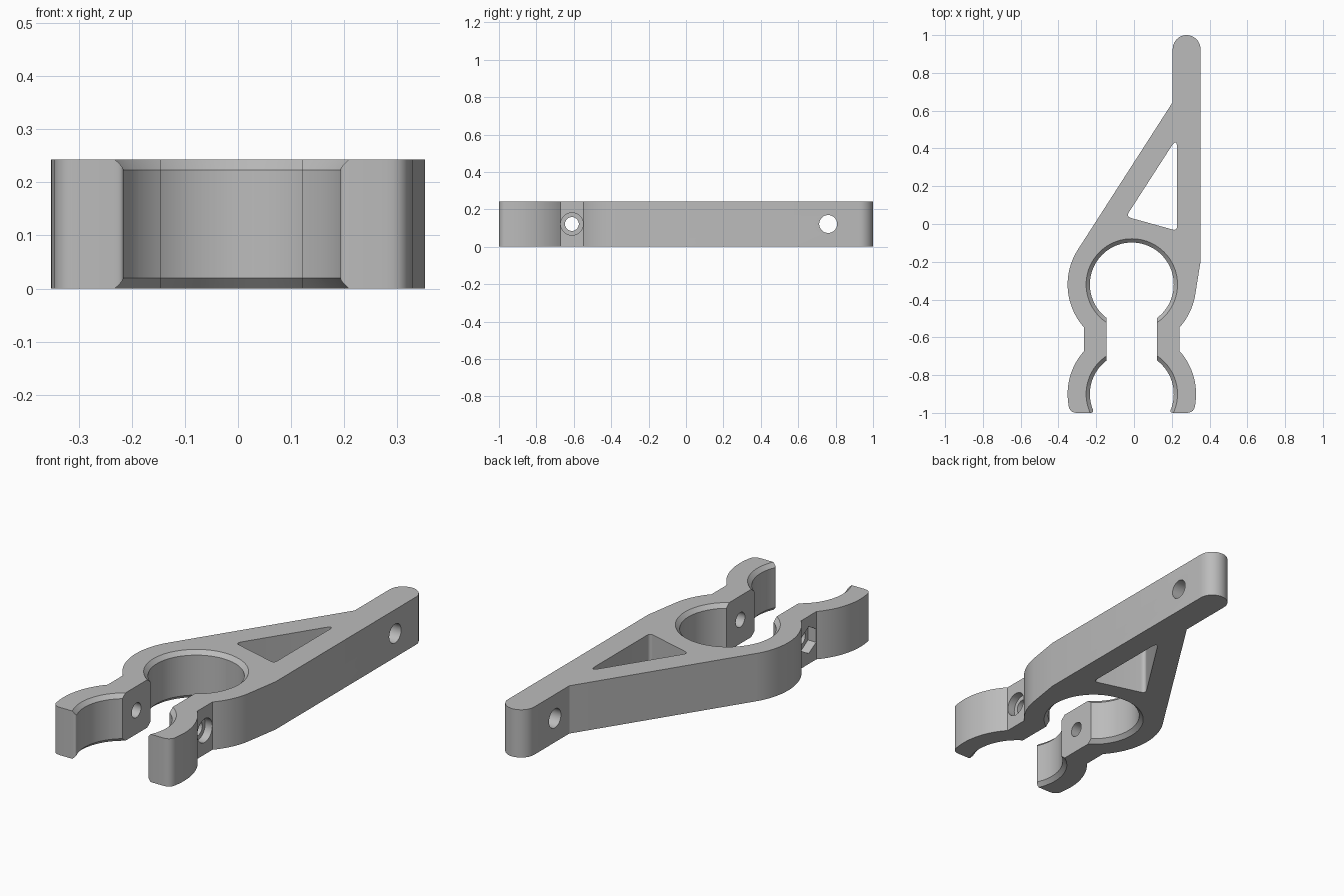
import bpy, bmesh
from math import sin, cos, acos, asin, atan2, pi, hypot
from mathutils import Matrix, Vector

if "Cube" in bpy.data.objects:
    bpy.data.objects.remove(bpy.data.objects["Cube"])

H = 0.243                       # plate thickness
CX, MAIN_Y, LOW_Y = -0.0115, -0.32, -0.90
R_OUT, R_IN, CHAMFER = 0.34, 0.222, 0.02
NECK_OUT, NECK_IN, NECK_Y = 0.252, 0.133, -0.61

grey = bpy.data.materials.new("plain grey")
grey.use_nodes = True
grey.diffuse_color = (0.5, 0.5, 0.5, 1)
grey.node_tree.nodes["Principled BSDF"].inputs["Base Color"].default_value = (0.5, 0.5, 0.5, 1)


def arc(cx, cy, r, a0, a1, n=24):
    return [(cx + r * cos(a0 + (a1 - a0) * i / n), cy + r * sin(a0 + (a1 - a0) * i / n))
            for i in range(n + 1)]


def corner(a, b, c, n=6):
    """Rounded corner from a to c, pulled towards b."""
    a, b, c = Vector(a), Vector(b), Vector(c)
    return [tuple(a * (1 - t) ** 2 + b * 2 * t * (1 - t) + c * t * t)
            for t in (i / n for i in range(n + 1))]


def mesh_object(name, bm):
    bmesh.ops.recalc_face_normals(bm, faces=bm.faces)
    mesh = bpy.data.meshes.new(name)
    bm.to_mesh(mesh)
    bm.free()
    mesh.materials.append(grey)
    obj = bpy.data.objects.new(name, mesh)
    bpy.context.collection.objects.link(obj)
    return obj


def extrude(name, points, z0, z1):
    bm = bmesh.new()
    face = bm.faces.new([bm.verts.new((x, y, z0)) for x, y in points])
    ext = bmesh.ops.extrude_face_region(bm, geom=[face])["geom"]
    bmesh.ops.translate(bm, vec=(0, 0, z1 - z0),
                        verts=[v for v in ext if isinstance(v, bmesh.types.BMVert)])
    return mesh_object(name, bm)


def cone(name, centre, r0, r1, depth, sides=64, axis="Z", spin=0):
    bm = bmesh.new()
    turn = Matrix.Rotation(pi / 2, 4, "Y") if axis == "X" else Matrix()
    bmesh.ops.create_cone(bm, cap_ends=True, segments=sides, radius1=r0, radius2=r1, depth=depth,
                          matrix=Matrix.Translation(centre) @ turn @ Matrix.Rotation(spin, 4, "Z"))
    return mesh_object(name, bm)


def jaw(start):
    """Left jaw about x = 0: outer side down to the tip, then inner side up to the bore top."""
    a_out, a_in = acos(NECK_OUT / R_OUT), acos(NECK_IN / R_IN)
    end_out, end_in = asin(0.05 / R_OUT), asin(0.085 / R_IN)
    pts = arc(0, MAIN_Y, R_OUT, start, pi + a_out)
    low = arc(0, LOW_Y, R_OUT, pi - a_out, pi + end_out)
    tip_out = corner(low[-1], (-0.335, -1), (-0.29, -1))
    inner = arc(0, LOW_Y, R_IN, pi + end_in, pi - a_in)
    tip_in = corner((-0.222, -1), (-0.2, -1), inner[0])
    bore = arc(0, MAIN_Y, R_IN, pi + a_in, pi / 2, 40)
    return pts + low + tip_out[1:] + tip_in + inner[1:] + bore


def tangent(p, side):
    dx, dy = p[0] - CX, p[1] - MAIN_Y
    return atan2(dy, dx) + side * acos(R_OUT / hypot(dx, dy))


# Bracket outline: rounded arm, sloping brace, two jaws
ARM_L, ARM_R = 0.205, 0.352
tip_r = (ARM_R - ARM_L) / 2
brace_top, arm_foot = (ARM_L, 0.645), (ARM_R, -0.20)
left = jaw(tangent(brace_top, 1))
right = [(-x, y) for x, y in jaw(pi - tangent(arm_foot, -1))][::-1]
outline = arc(ARM_L + tip_r, 1 - tip_r, tip_r, 0, pi) + [brace_top]
outline += [(x + CX, y) for x, y in left + right[1:]] + [arm_foot]
body = extrude("clamp_bracket", outline, 0, H)

# Triangular window with rounded corners
tri = [Vector(p) for p in ((0.228, -0.036), (0.228, 0.458), (-0.042, 0.039))]
window = []
for i, cut in enumerate((0.025, 0.055, 0.028)):
    b, a, c = tri[i], tri[i - 1], tri[(i + 1) % 3]
    window += corner(b + (a - b).normalized() * cut, b, b + (c - b).normalized() * cut)
cutters = [extrude("window_cutter", window, -0.1, H + 0.1)]

# Chamfers on both rims of both bores
for y in (MAIN_Y, LOW_Y):
    wide, narrow = R_IN + CHAMFER + 0.01, R_IN - 0.012
    depth = wide - narrow
    cutters.append(cone("top_chamfer", (CX, y, H + 0.01 - depth / 2), narrow, wide, depth, 96))
    cutters.append(cone("bottom_chamfer", (CX, y, depth / 2 - 0.01), wide, narrow, depth, 96))

# Cross holes, screw head recess and nut pocket
mid = H / 2
cutters += [
    cone("arm_hole", (0.28, 0.76, mid), 0.048, 0.048, 0.4, 40, "X"),
    cone("screw_hole", (CX, NECK_Y, mid), 0.037, 0.037, 1, 40, "X"),
    cone("head_recess", (CX + NECK_OUT + 0.01, NECK_Y, mid), 0.06, 0.06, 0.1, 40, "X"),
    cone("nut_pocket", (CX - NECK_OUT - 0.005, NECK_Y, mid), 0.068, 0.068, 0.1, 6, "X"),
]
# Turn the nut pocket so that a point faces up
nut = cutters[-1].data
if max(v.co.z for v in nut.vertices) - mid < 0.065:
    pivot = Matrix.Translation((0, NECK_Y, mid))
    nut.transform(pivot @ Matrix.Rotation(pi / 6, 4, "X") @ pivot.inverted())

bpy.ops.object.select_all(action="DESELECT")
bpy.context.view_layer.objects.active = body
body.select_set(True)
for cutter in cutters:
    mod = body.modifiers.new(cutter.name, "BOOLEAN")
    mod.operation, mod.solver, mod.object = "DIFFERENCE", "EXACT", cutter
    cutter.hide_render = True
    bpy.ops.object.modifier_apply(modifier=mod.name)
    bpy.data.objects.remove(cutter)

bpy.ops.object.shade_smooth_by_angle(angle=0.5)
